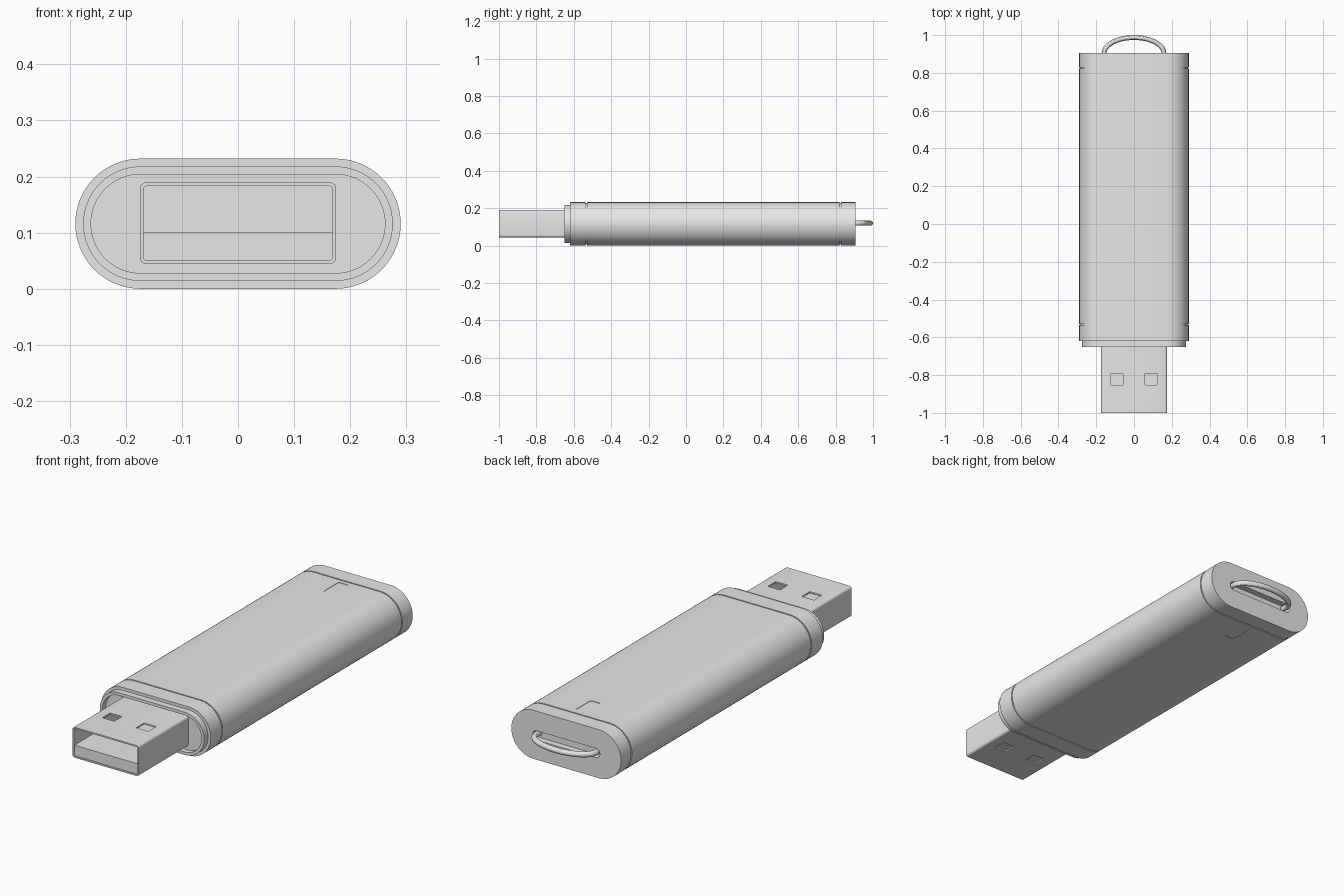
import bpy, bmesh, math

cube = bpy.data.objects.get("Cube")
if cube:
    bpy.data.objects.remove(cube, do_unlink=True)

grey = bpy.data.materials.new("light_grey")
grey.use_nodes = True
grey.diffuse_color = (0.8, 0.8, 0.8, 1)
grey.node_tree.nodes["Principled BSDF"].inputs["Base Color"].default_value = (0.8, 0.8, 0.8, 1)

MID = 0.116  # height of the body's centre line


def rounded_rect(w, h, r, steps):
    """Outline points of a rounded rectangle with half sizes w and h."""
    pts = []
    for k, (sx, sy) in enumerate([(1, 1), (-1, 1), (-1, -1), (1, -1)]):
        for i in range(steps + 1):
            a = math.pi / 2 * (k + i / steps)
            pts.append((sx * (w - r) + r * math.cos(a), sy * (h - r) + r * math.sin(a)))
    return pts


def new_object(name, bm):
    bmesh.ops.remove_doubles(bm, verts=bm.verts, dist=0.00001)
    bmesh.ops.recalc_face_normals(bm, faces=bm.faces)
    mesh = bpy.data.meshes.new(name)
    bm.to_mesh(mesh)
    bm.free()
    mesh.materials.append(grey)
    obj = bpy.data.objects.new(name, mesh)
    bpy.context.collection.objects.link(obj)
    return obj


def loft(name, w, h, r, profile, z=MID, steps=16, axis="Y"):
    """Sweep a rounded rectangle along an axis; profile holds (position, inset)."""
    bm = bmesh.new()
    rings = []
    for t, inset in profile:
        pts = rounded_rect(w - inset, h - inset, max(r - inset, 0.002), steps)
        if axis == "Y":
            rings.append([bm.verts.new((x, t, z + v)) for x, v in pts])
        else:
            rings.append([bm.verts.new((x, z + v, t)) for x, v in pts])
    n = len(rings[0])
    for a, b in zip(rings, rings[1:]):
        for i in range(n):
            j = (i + 1) % n
            bm.faces.new((a[i], a[j], b[j], b[i]))
    bm.faces.new(rings[0])
    bm.faces.new(rings[-1])
    return new_object(name, bm)


def box(name, x, y, z):
    """Box from (low, high) pairs."""
    bm = bmesh.new()
    bmesh.ops.create_cube(bm, size=1)
    for v in bm.verts:
        v.co = [lo + (c + 0.5) * (hi - lo) for c, (lo, hi) in zip(v.co, (x, y, z))]
    return new_object(name, bm)


def activate(obj):
    bpy.ops.object.select_all(action="DESELECT")
    obj.select_set(True)
    bpy.context.view_layer.objects.active = obj


def cut(obj, cutter):
    cutter.hide_render = True
    mod = obj.modifiers.new("cut", "BOOLEAN")
    mod.operation = "DIFFERENCE"
    mod.solver = "EXACT"
    mod.object = cutter
    activate(obj)
    bpy.ops.object.modifier_apply(modifier=mod.name)
    bpy.data.objects.remove(cutter, do_unlink=True)


def smooth(obj):
    activate(obj)
    bpy.ops.object.shade_smooth_by_angle(angle=math.radians(30))


def groove(y):
    return [(y - 0.003, 0), (y - 0.003, 0.005), (y + 0.003, 0.005), (y + 0.003, 0)]


# Body with a recessed front lip and two seam grooves
body = loft("body", 0.29, MID, MID,
            [(-0.625, 0.028), (-0.65, 0.028), (-0.65, 0.014), (-0.62, 0.014), (-0.62, 0)]
            + groove(-0.533) + groove(0.825) + [(0.905, 0)])

# Shallow indicator windows, top and bottom
for z in (0, 2 * MID):
    cut(body, loft("window_cutter", 0.028, 0.06, 0.012,
                   [(z - 0.002, 0), (z + 0.002, 0)], z=0.74, steps=4, axis="Z"))

# Slot in the back cap for the strap loop
cut(body, loft("slot_cutter", 0.178, 0.022, 0.022, [(0.875, 0), (0.95, 0)], steps=8))
smooth(body)

# Hollow connector shell with square latch holes
shell = loft("connector_shell", 0.175, 0.073, 0.012,
             [(-0.6, 0), (-1, 0), (-1, 0.007), (-0.64, 0.007)], z=0.117, steps=4)
for x in (-0.09, 0.09):
    for heights in ((0.02, 0.054), (0.16, 0.22)):
        cut(shell, box("hole_cutter", (x - 0.032, x + 0.032), (-0.852, -0.792), heights))
smooth(shell)

# Contact tongue filling the lower part of the shell
box("contact_tongue", (-0.168, 0.168), (-0.995, -0.63), (0.0505, 0.101))

# Strap loop
curve = bpy.data.curves.new("strap_loop", "CURVE")
curve.dimensions = "3D"
curve.bevel_depth = 0.013
curve.bevel_resolution = 4
path = [(0.158, 0.88)] + [(0.158 * math.cos(a), 0.905 + 0.082 * math.sin(a))
                          for a in (math.pi * i / 32 for i in range(33))] + [(-0.158, 0.88)]
spline = curve.splines.new("POLY")
spline.points.add(len(path) - 1)
for point, (x, y) in zip(spline.points, path):
    point.co = (x, y, 0.12, 1)
curve.materials.append(grey)
loop = bpy.data.objects.new("strap_loop", curve)
bpy.context.collection.objects.link(loop)
activate(loop)
bpy.ops.object.convert(target="MESH")
smooth(bpy.context.view_layer.objects.active)
